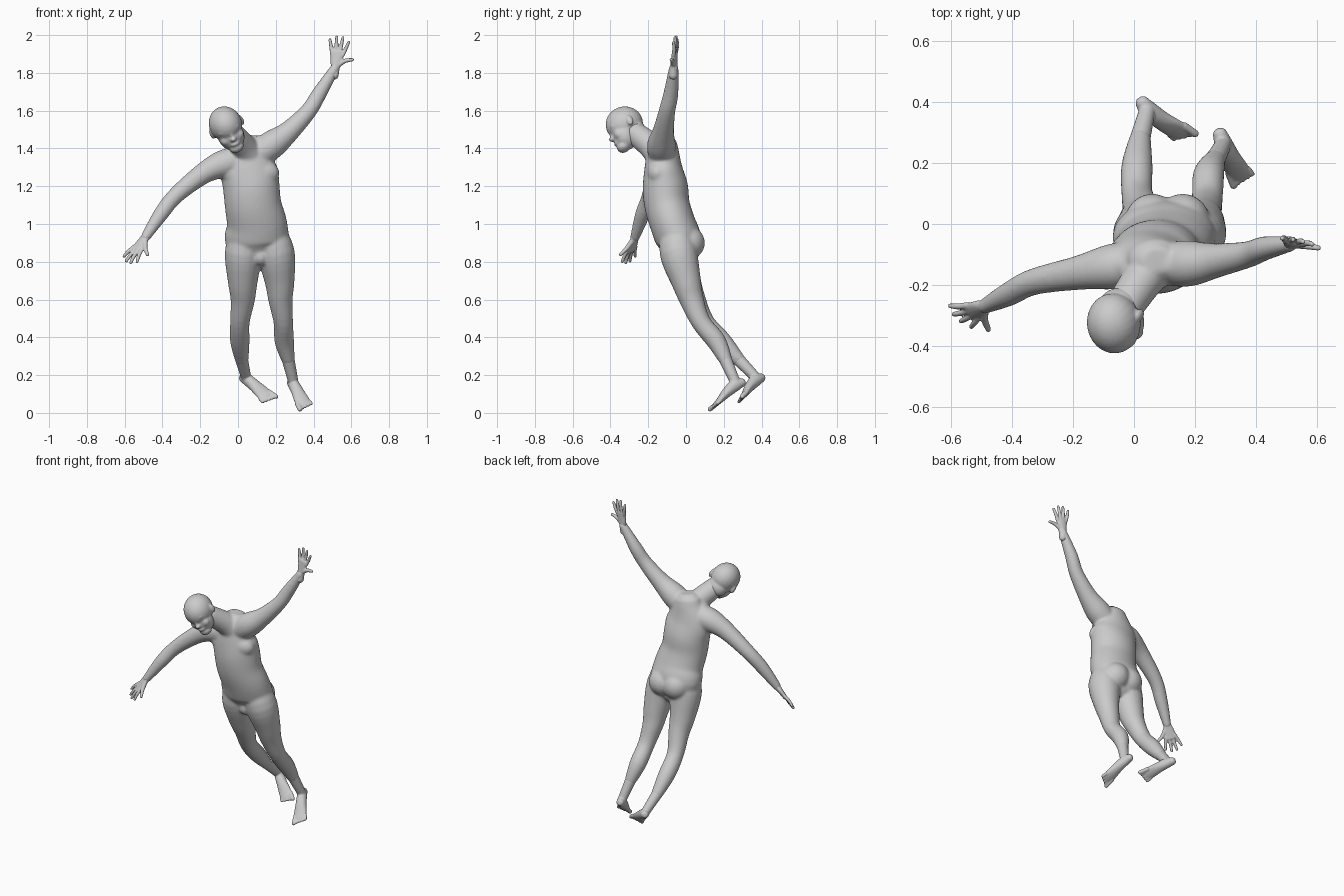
import bpy, bmesh, math
from mathutils import Vector, Matrix

cube = bpy.data.objects.get("Cube")
if cube:
    bpy.data.objects.remove(cube, do_unlink=True)

clay = bpy.data.materials.new("clay_grey")
clay.use_nodes = True
clay.diffuse_color = (.6, .6, .6, 1)
shader = clay.node_tree.nodes["Principled BSDF"]
shader.inputs["Base Color"].default_value = clay.diffuse_color

AXIS_X, AXIS_Y, AXIS_Z = Matrix.Identity(3).col


def spline(before, start, end, after, t):
    """Catmull-Rom blend between start and end."""
    leave, arrive = (end - before) / 2, (after - start) / 2
    ease = t * t * (3 - 2 * t)
    return (start.lerp(end, ease) + leave * t * (1 - t) ** 2
            - arrive * t * t * (1 - t))


def add_tube(part, sections, side, sides=20, steps=4):
    """Loft rings (x, y, z, half width[, half depth]) and round off both ends."""
    keys = [Vector((*section, section[-1])[:5]) for section in sections]
    keys = [keys[0]] + keys + [keys[-1]]
    path = [spline(*keys[i:i + 4], step / steps)
            for i in range(len(keys) - 3) for step in range(steps)] + [keys[-1]]
    turns = [math.tau * k / sides for k in range(sides)]
    dome = [(math.sin(lift), math.cos(lift)) for lift in (math.pi / 6, math.pi / 3)]
    last = len(path) - 1
    rings = []
    for i, point in enumerate(path):
        ahead, behind = path[min(i + 1, last)], path[max(i - 1, 0)]
        tangent = Vector((ahead - behind)[:3]).normalized()
        across = (side - tangent * side.dot(tangent)).normalized()
        outward = tangent.cross(across)
        centre, width, depth = Vector(point[:3]), point[3], point[4]
        cap = tangent * min(width, depth)
        levels = [(centre, 1)]
        if i == 0:
            levels = [(centre - cap * lift, scale) for lift, scale in reversed(dome)] + levels
        elif i == last:
            levels += [(centre + cap * lift, scale) for lift, scale in dome]
        for middle, scale in levels:
            rings.append([part.verts.new(middle + scale * (across * width * math.cos(turn)
                                                           + outward * depth * math.sin(turn)))
                          for turn in turns])
    faces = [part.faces.new(rings[0]), part.faces.new(rings[-1])]
    for lower, upper in zip(rings, rings[1:]):
        for k in range(sides):
            faces.append(part.faces.new((lower[k - 1], lower[k], upper[k], upper[k - 1])))
    bmesh.ops.recalc_face_normals(part, faces=faces)


def add_blob(part, centre, radii, base=Matrix()):
    placed = base @ Matrix.Translation(centre) @ Matrix.Diagonal((*radii, 1))
    bmesh.ops.create_uvsphere(part, u_segments=24, v_segments=16, radius=1, matrix=placed)


def local_frame(origin, forward, sideways):
    """Right-handed frame whose x runs forward and y runs sideways."""
    forward, sideways = Vector(forward).normalized(), Vector(sideways)
    sideways = (sideways - forward * sideways.dot(forward)).normalized()
    matrix = Matrix((forward, sideways, forward.cross(sideways))).transposed().to_4x4()
    matrix.translation = origin
    return matrix


def add_local_tube(part, base, sections, side=AXIS_Y):
    placed = [(*(base @ Vector(section[:3])), *section[3:]) for section in sections]
    add_tube(part, placed, base.to_3x3() @ side, sides=14)


def finish(part, name, voxel, smoothing):
    """Fuse the overlapping volumes and relax the joins."""
    mesh = bpy.data.meshes.new(name)
    part.to_mesh(mesh)
    part.free()
    mesh.materials.append(clay)
    obj = bpy.data.objects.new(name, mesh)
    bpy.context.collection.objects.link(obj)
    fuse = obj.modifiers.new("fuse", 'REMESH')
    fuse.mode = 'VOXEL'
    fuse.voxel_size = voxel
    fuse.use_smooth_shade = True
    relax = obj.modifiers.new("relax", 'SMOOTH')
    relax.factor = .5
    relax.iterations = smoothing


# Torso
body = bmesh.new()
add_tube(body, [(.11, -.03, .85, .14, .09), (.1, -.04, .92, .17, .12),
                (.1, -.07, 1, .16, .12), (.08, -.1, 1.1, .15, .12),
                (.07, -.11, 1.2, .15, .12), (.06, -.12, 1.3, .15, .1),
                (.07, -.12, 1.4, .1, .08)], AXIS_X, sides=32)
for chest_x, seat_x in ((.01, .06), (.12, .16)):
    add_blob(body, centre=(chest_x, -.15, 1.27), radii=(.1, .06, .07))
    add_blob(body, centre=(seat_x, .01, .9), radii=(.09, .09, .09))
add_blob(body, centre=(.12, -.09, .83), radii=(.04, .04, .05))

# Legs share their thickness from hip to shin
leg_radii = (.08, .1, .08, .065, .052, .052, .036)
right_leg = [(.05, -.05, .98), (.03, -.04, .85), (.025, 0, .7), (.025, .04, .6),
             (.01, .1, .48), (.01, .19, .38), (.02, .28, .28)]
left_leg = [(.16, -.05, .98), (.2, -.04, .85), (.22, 0, .7), (.225, .03, .6),
            (.24, .08, .48), (.245, .16, .38), (.266, .21, .28)]
for leg in (right_leg, left_leg):
    add_tube(body, [(*point, radius) for point, radius in zip(leg, leg_radii)], AXIS_X)

# Arms share their thickness from shoulder to wrist
arm_radii = (.07, .076, .057, .044, .04, .026)
right_wrist, left_wrist = (-.49, -.27, .93), (.515, -.065, 1.827)
right_arm = [(.01, -.13, 1.33), (-.07, -.14, 1.32), (-.18, -.16, 1.27),
             (-.33, -.19, 1.15), (-.41, -.23, 1.05), right_wrist]
left_arm = [(.1, -.13, 1.36), (.18, -.13, 1.42), (.27, -.12, 1.49),
            (.375, -.1, 1.6), (.43, -.08, 1.69), left_wrist]
for arm in (right_arm, left_arm):
    add_tube(body, [(*point, radius) for point, radius in zip(arm, arm_radii)], AXIS_Y)

# Neck, with sloping muscles down to each shoulder
add_tube(body, [(.07, -.13, 1.35, .08), (.03, -.18, 1.41, .07),
                (-.03, -.27, 1.48, .062)], AXIS_X)
for shoulder in ((.17, -.12, 1.43), (-.05, -.13, 1.35)):
    add_tube(body, [(.01, -.22, 1.455, .045), (.04, -.16, 1.41, .05), (*shoulder, .05)],
             AXIS_Y + AXIS_Z)
finish(body, "body", voxel=.007, smoothing=16)

# Head: local x = its left, y = backward, z = up
tilt = local_frame((-.06, -.32, 1.515), forward=(.9, .05, .43), sideways=(-.2, .93, .33))
head = bmesh.new()
skull, face, nape = (.087, .1, .094), (.07, .064, .082), (.064, .05, .06)
add_blob(head, (0, 0, .017), skull, tilt)
add_blob(head, (0, -.028, -.045), face, tilt)
add_blob(head, (0, .045, -.045), nape, tilt)
chin, nose_tip, nose_bridge, lips = (.04, .036, .03), (.017, .02, .014), (.011, .015, .03), (.027, .014, .012)
add_blob(head, (0, -.055, -.105), chin, tilt)
add_blob(head, (0, -.092, -.042), nose_tip, tilt)
add_blob(head, (0, -.084, -.018), nose_bridge, tilt)
add_blob(head, (0, -.082, -.076), lips, tilt)
brow, cheek, ear = (.032, .02, .011), (.03, .026, .03), (.012, .018, .03)
for mirror in (-1, 1):
    add_blob(head, (mirror * .028, -.07, .008), brow, tilt)
    add_blob(head, (mirror * .036, -.058, -.045), cheek, tilt)
    add_blob(head, (mirror * .086, .015, -.008), ear, tilt)
finish(head, "head", voxel=.0055, smoothing=5)


# Hands: local x = towards fingertips, y = towards thumb
def build_hand(name, wrist, forward, thumbward, thumb_reach):
    base = local_frame(wrist, forward, thumbward)
    hand = bmesh.new()
    add_local_tube(hand, base, [(-.04, 0, 0, .024, .024), (0, 0, 0, .024, .02),
                                (.03, 0, 0, .031, .017), (.085, 0, 0, .038, .013)])
    for finger in range(4):
        spread = finger - 1.5
        knuckle, tip = spread * .019, spread * .034
        reach = .166 - .01 * spread ** 2
        add_local_tube(hand, base, [(.07, knuckle, 0, .0105),
                                    (reach * .75, (knuckle + tip) / 2, .004, .01),
                                    (reach, tip, 0, .008)])
    add_local_tube(hand, base, [(.015, .012, 0, .014), (thumb_reach / 2 + .015, .045, 0, .012),
                                (thumb_reach, .085, 0, .009)], side=AXIS_X)
    finish(hand, name, voxel=.004, smoothing=2)


build_hand("right_hand", right_wrist, forward=(-.55, -.23, -.8),
           thumbward=(.7, -.7, -.3), thumb_reach=.085)
build_hand("left_hand", left_wrist, forward=(.15, .06, 1),
           thumbward=(1, -.2, -.1), thumb_reach=.055)


# Feet: local x = towards toes, y = towards the model's left, z = instep
def build_foot(name, heel, forward, sideways, inner, shin):
    base = local_frame(heel, forward, sideways)
    foot = bmesh.new()
    add_local_tube(foot, base, [(.018, 0, .026, .025), (.05, 0, .035, .03, .034),
                                (.11, 0, .03, .034, .028), (.17, 0, .018, .041, .018),
                                (.205, 0, .013, .039, .012)])
    instep, ankle = base @ Vector((.045, 0, .03)), base @ Vector((.04, 0, .06))
    add_tube(foot, [(*instep, .028), (*ankle, .028), (*shin, .034)], AXIS_X)
    for toe in range(5):
        across = inner * (.031 - .0165 * toe)
        radius = .0095 if toe else .013
        add_local_tube(foot, base, [(.185, across, .013, radius),
                                    (.236 - .006 * toe, across * 1.1, .01, radius)])
    finish(foot, name, voxel=.0045, smoothing=4)


build_foot("right_foot", heel=(.02, .425, .175), forward=(.66, -.57, -.48),
           sideways=(.65, .4, .5), inner=1, shin=right_leg[-1])
build_foot("left_foot", heel=(.278, .322, .148), forward=(.35, -.77, -.55),
           sideways=(.85, .3, .25), inner=-1, shin=left_leg[-1])
